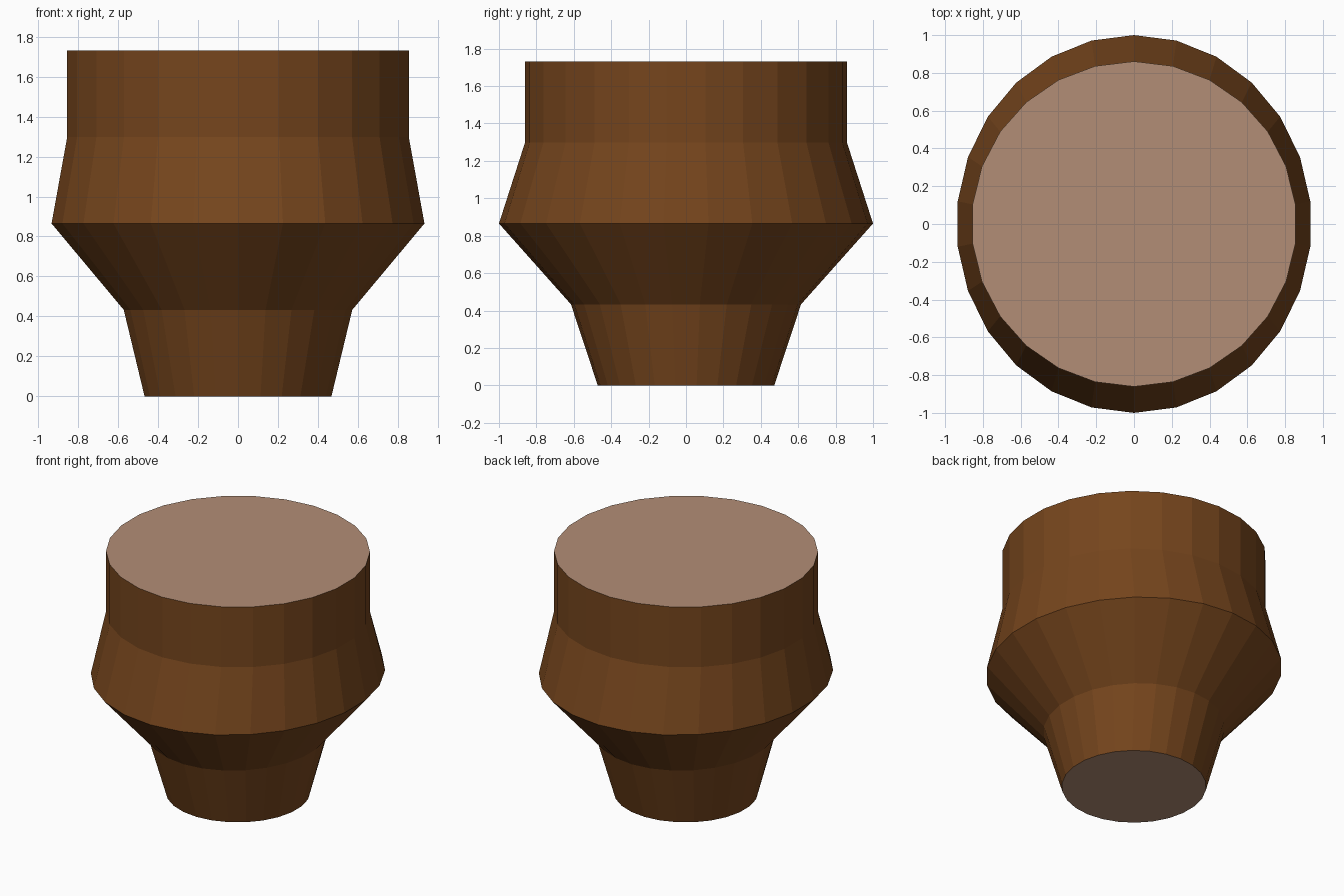
import bpy, bmesh
from math import sin, cos, tau

if "Cube" in bpy.data.objects:
    bpy.data.objects.remove(bpy.data.objects["Cube"])

SIDES = 26
# Profile rings: (z, x radius, y radius)
RINGS = [(0, 0.471, 0.472), (0.433, 0.576, 0.615), (0.865, 0.94, 1.0),
         (1.297, 0.861, 0.861), (1.73, 0.861, 0.861)]


def material(name, rgb):
    mat = bpy.data.materials.new(name)
    mat.diffuse_color = (*rgb, 1)
    mat.use_nodes = True
    mat.node_tree.nodes["Principled BSDF"].inputs["Base Color"].default_value = mat.diffuse_color
    return mat


bm = bmesh.new()
# Elliptical rings, each with a corner on +y and -y
rings = [[bm.verts.new((rx * sin(tau * i / SIDES), -ry * cos(tau * i / SIDES), z))
          for i in range(SIDES)] for z, rx, ry in RINGS]

# Faceted side walls
for low, high in zip(rings, rings[1:]):
    for i in range(SIDES):
        j = (i + 1) % SIDES
        bm.faces.new((low[i], low[j], high[j], high[i]))

# Pale flat ends
for ring in (rings[0][::-1], rings[-1]):
    bm.faces.new(ring).material_index = 1

mesh = bpy.data.meshes.new("turned_pot")
bm.to_mesh(mesh)
bm.free()
mesh.materials.append(material("dark_wood", (0.18, 0.06, 0.012)))
mesh.materials.append(material("pale_end", (0.45, 0.27, 0.18)))
bpy.context.collection.objects.link(bpy.data.objects.new("turned_pot", mesh))
